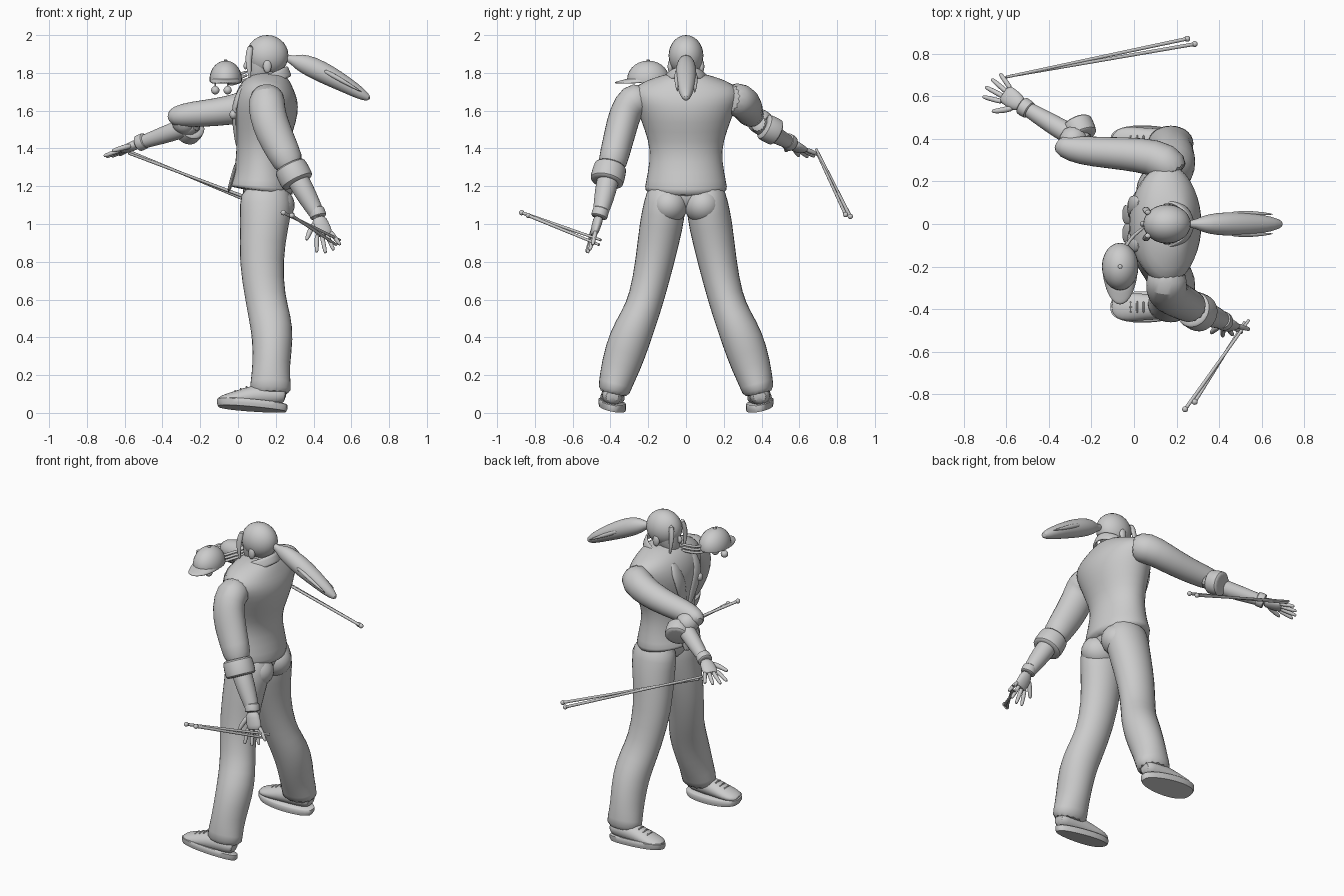
import bpy, bmesh, math
from mathutils import Vector, Matrix

if "Cube" in bpy.data.objects:
    bpy.data.objects.remove(bpy.data.objects["Cube"], do_unlink=True)

clay = bpy.data.materials.new("light grey")
clay.use_nodes = True
clay.diffuse_color = (0.6, 0.6, 0.6, 1)
clay.node_tree.nodes["Principled BSDF"].inputs["Base Color"].default_value = clay.diffuse_color


def finish(name, bm, sub=0, thick=0):
    bmesh.ops.recalc_face_normals(bm, faces=bm.faces[:])
    mesh = bpy.data.meshes.new(name)
    bm.to_mesh(mesh)
    bm.free()
    mesh.materials.append(clay)
    ob = bpy.data.objects.new(name, mesh)
    bpy.context.collection.objects.link(ob)
    bpy.ops.object.select_all(action="DESELECT")
    ob.select_set(True)
    bpy.context.view_layer.objects.active = ob
    bpy.ops.object.shade_smooth_by_angle(angle=math.radians(50))
    if thick:
        ob.modifiers.new("thickness", "SOLIDIFY").thickness = thick
    if sub:
        mod = ob.modifiers.new("smooth", "SUBSURF")
        mod.levels = mod.render_levels = sub
    return ob


def tube(name, rows, ref=(1, 0, 0), sides=14, sub=1, cap=True, thick=0):
    """Loft of ellipses along a path: rows of x, y, z, half size along ref, other half size."""
    bm = bmesh.new()
    pts = [Vector(r[:3]) for r in rows]
    rings = []
    for i, r in enumerate(rows):
        t = (pts[min(i + 1, len(pts) - 1)] - pts[max(i - 1, 0)]).normalized()
        u = Vector(ref)
        u = (u - t * u.dot(t)).normalized()
        v = t.cross(u)
        ring = []
        for k in range(sides):
            a = math.tau * k / sides
            ring.append(bm.verts.new(pts[i] + u * r[3] * math.cos(a) + v * r[-1] * math.sin(a)))
        rings.append(ring)
    for a, b in zip(rings, rings[1:]):
        for k in range(sides):
            j = (k + 1) % sides
            bm.faces.new((a[k], a[j], b[j], b[k]))
    if cap:
        bm.faces.new(rings[0])
        bm.faces.new(rings[-1])
    return finish(name, bm, sub, thick)


def ball(name, pos, size, cut=None):
    bm = bmesh.new()
    bmesh.ops.create_uvsphere(bm, u_segments=24, v_segments=14, radius=1)
    if cut is not None:
        bmesh.ops.bisect_plane(bm, geom=bm.verts[:] + bm.edges[:] + bm.faces[:],
                               plane_co=(0, 0, cut), plane_no=(0, 0, -1), clear_outer=True)
    bm.transform(Matrix.Translation(pos) @ Matrix.Diagonal((*size, 1)))
    return finish(name, bm)


def band(name, centre, axis, radius, length):
    """Rolled cuff around a limb."""
    c, d = Vector(centre), Vector(axis).normalized()
    prof = [(-.5, .8), (-.48, .98), (0, 1), (.48, 1.02), (.5, .8)]
    return tube(name, [(*(c + d * length * s), radius * f) for s, f in prof], ref=(.3, .9, .2))


# Legs and shoes, mirrored across y
leg = [(.14, .10, 1.22, .12, .10), (.15, .112, 1.1, .148, .115), (.14, .13, 1.0, .13, .12),
       (.12, .165, .8, .12, .105), (.145, .21, .6, .108, .095), (.17, .25, .5, .115, .102),
       (.185, .30, .39, .112, .115), (.175, .345, .25, .1, .108), (.172, .375, .15, .11, .09),
       (.172, .387, .09, .118, .088)]


def tilt(x, y):
    return .2 * (y - .39) + .08 * (.08 - x)


for s, side in ((1, "left"), (-1, "right")):
    tube(side + "_trouser_leg", [(x, s * y, z, a, b) for x, y, z, a, b in leg])
    ball(side + "_buttock", (.185, s * .09, 1.1), (.115, .1, .1))
    # sole with a flat underside
    bm = bmesh.new()
    loops = []
    for h, f in ((.02, .96), (.035, 1), (.055, 1), (.06, .94)):
        loop = []
        for k in range(32):
            a = math.tau * k / 32
            x = .075 + .187 * f * math.cos(a)
            y = .39 + f * (.072 - .012 * math.cos(a)) * math.copysign(abs(math.sin(a)) ** .75, math.sin(a))
            loop.append(bm.verts.new((x, s * y, h + tilt(x, y))))
        loops.append(loop)
    for p, q in zip(loops, loops[1:]):
        for k in range(32):
            bm.faces.new((p[k], p[k - 1], q[k - 1], q[k]))
    bm.faces.new(loops[0])
    bm.faces.new(loops[-1])
    finish(side + "_sole", bm)
    upper = [(.255, .085, .03, .04), (.22, .095, .055, .055), (.12, .095, .06, .06),
             (.04, .085, .05, .064), (-.03, .075, .036, .07), (-.08, .07, .026, .06), (-.107, .068, .012, .03)]
    tube(side + "_shoe", [(x, s * .39, z, a, b) for x, z, a, b in upper], ref=(0, 0, 1))
    for i in range(3):
        x = .045 - .03 * i
        tube(f"{side}_lace_{i + 1}", [(x, s * (.39 + d), .141 - .011 * i - abs(d) * .3, .006)
                                      for d in (-.03, 0, .03)], sides=6)

# Jacket body
body = [(.12, 1.165, .178, .225), (.125, 1.19, .172, .222), (.128, 1.27, .15, .205), (.125, 1.39, .132, .187),
        (.138, 1.5, .155, .222), (.145, 1.6, .178, .26), (.152, 1.68, .168, .295),
        (.165, 1.735, .14, .27), (.175, 1.775, .1, .16), (.175, 1.80, .07, .09)]
tube("jacket_body", [(x, 0, z, a, b) for x, z, a, b in body], sides=20)
tube("pelvis", [(.14, 0, 1.25, .12, .17), (.145, 0, 1.14, .13, .17), (.14, 0, 1.06, .09, .06)])
for s, side in ((1, "left"), (-1, "right")):
    tube(side + "_lapel", [(.04, s * .09, 1.74, .02, .03), (-.005, s * .1, 1.67, .018, .042),
                           (-.022, s * .08, 1.59, .016, .045), (-.01, s * .04, 1.48, .014, .03),
                           (.0, s * .015, 1.40, .01, .012)])
    tube(side + "_jacket_corner", [(-.005, s * .03, 1.33, .012, .03), (-.03, s * .045, 1.24, .012, .05),
                                   (-.052, s * .045, 1.165, .01, .045)])
ball("chest_badge", (-.025, -.1, 1.58), (.02, .025, .025))

# Standing collar, open at the front
bm = bmesh.new()
rows = []
for h, f in ((-.025, 1.12), (.0, 1.05), (.04, .96)):
    ring = []
    for k in range(25):
        a = math.radians(-145 + 290 * k / 24)
        x = .135 + .135 * f * math.cos(a)
        ring.append(bm.verts.new((x, .115 * f * math.sin(a), 1.745 + h + .42 * (x - .135))))
    rows.append(ring)
for p, q in zip(rows, rows[1:]):
    for k in range(24):
        bm.faces.new((p[k], p[k + 1], q[k + 1], q[k]))
finish("collar", bm, 1, .015)

# Head, hair and tied tail
tube("neck", [(.17, 0, 1.68, .075), (.155, 0, 1.76, .065), (.15, 0, 1.84, .06)])
tube("face", [(.095, 0, 1.745, .03, .03), (.1, 0, 1.765, .052, .048), (.12, 0, 1.81, .075, .068),
              (.125, 0, 1.86, .08, .077), (.13, 0, 1.92, .085, .08)])
ball("hair", (.155, 0, 1.892), (.112, .092, .108))
tube("nose", [(.055, 0, 1.87, .01), (.035, 0, 1.835, .016), (.05, 0, 1.82, .014)], sides=8)
for s, side in ((1, "left"), (-1, "right")):
    ball(side + "_ear", (.155, s * .083, 1.835), (.022, .014, .035))
    tube(side + "_hair_lock", [(.07, s * .05, 1.95, .02), (.052, s * .07, 1.88, .02, .012),
                               (.06, s * .075, 1.80, .012, .008), (.065, s * .07, 1.76, .003)], sides=8)
tail = [(.25, 1.885, .022, .02), (.285, 1.868, .02, .018), (.32, 1.86, .046, .04), (.39, 1.832, .058, .055),
        (.48, 1.787, .056, .058), (.57, 1.738, .045, .05), (.65, 1.69, .034, .036), (.70, 1.66, .015, .014)]
tube("hair_tail", [(x, 0, z, a, b) for x, z, a, b in tail], ref=(0, 0, 1))
for i, (y, h) in enumerate(((.045, .0), (-.045, .01), (.02, .03), (-.02, -.035))):
    tube(f"loose_tuft_{i + 1}", [(.44, y, 1.81 + h, .015), (.55, y * 1.15, 1.75 + h, .014),
                                 (.66, y, 1.69 + h * .6, .003)], sides=8)

# Left arm reaching forward, right arm hanging back
tube("left_sleeve", [(.2, .22, 1.665, .09), (.15, .3, 1.655, .095), (.03, .325, 1.615, .085),
                     (-.12, .335, 1.59, .075), (-.25, .345, 1.58, .07), (-.34, .365, 1.57, .055),
                     (-.36, .385, 1.56, .03)], ref=(0, 0, 1))
tube("left_sleeve_fold", [(-.3, .34, 1.57, .06), (-.29, .39, 1.545, .07), (-.26, .43, 1.515, .07)],
     ref=(0, 0, 1))
band("left_cuff", (-.255, .445, 1.5), (-.35, .8, -.4), .075, .085)
tube("left_forearm", [(-.2, .37, 1.54, .055), (-.31, .425, 1.5, .052), (-.41, .485, 1.465, .046),
                      (-.50, .54, 1.435, .036), (-.53, .56, 1.425, .034)], ref=(0, 0, 1))
tube("right_sleeve", [(.16, -.2, 1.67, .09), (.15, -.285, 1.655, .1), (.155, -.325, 1.58, .1, .088),
                      (.19, -.35, 1.48, .1, .085), (.24, -.375, 1.38, .09, .08), (.29, -.4, 1.28, .08)])
band("right_cuff", (.295, -.41, 1.265), (.3, -.15, -.6), .092, .105)
tube("right_forearm", [(.28, -.395, 1.3, .06), (.33, -.42, 1.21, .06), (.375, -.435, 1.13, .054),
                       (.42, -.455, 1.05, .04), (.43, -.46, 1.03, .038)])


def hand(side, wrist, along, across):
    w, d = Vector(wrist), Vector(along).normalized()
    c = Vector(across)
    c = (c - d * c.dot(d)).normalized()
    place = lambda a, b: w + d * a + c * b
    band(side + "_glove_cuff", place(-.02, 0), d, .045, .05)
    tube(side + "_palm", [(*place(0, 0), .036, .028), (*place(.04, 0), .045, .026),
                          (*place(.09, .004), .048, .022), (*place(.115, .004), .042, .014)], ref=c)
    for i, (b, size) in enumerate(((-.033, .085), (-.01, .1), (.014, .095), (.036, .075))):
        path = [(.09, b, .014), (.09 + size * .55, b * 1.45, .013), (.1 + size, b * 1.9, .011),
                (.107 + size, b * 1.95, .006)]
        tube(f"{side}_finger_{i + 1}", [(*place(a, o), r) for a, o, r in path], ref=c, sides=8)
    path = [(.03, -.025, .017), (.06, -.06, .016), (.1, -.09, .013), (.115, -.1, .007)]
    tube(side + "_thumb", [(*place(a, o), r) for a, o, r in path], ref=c, sides=8)


hand("left", (-.525, .555, 1.427), (-.17, .11, -.075), (.5, .85, 0))
hand("right", (.425, -.46, 1.04), (.06, -.06, -.2), (.9, .25, .35))

# Paired thin sticks with rounded tips
sticks = [((-.60, .69, 1.395), (.25, .87, 1.04)), ((-.58, .695, 1.375), (.285, .845, 1.05)),
          ((.54, -.45, .915), (.24, -.87, 1.06)), ((.52, -.46, .89), (.285, -.835, 1.045))]
for i, (a, b) in enumerate(sticks):
    tube(f"stick_{i + 1}", [(*a, .007), (*b, .009)], ref=(0, 0, 1), sides=10, sub=0)
    ball(f"stick_tip_{i + 1}", b, (.014, .014, .014))

# Floating cap with brim, bobbles and cords
ball("cap_dome", (-.065, -.2, 1.765), (.086, .112, .1), cut=-.1)
bm = bmesh.new()
grid = []
for i in range(4):
    row = []
    for k in range(13):
        a = math.pi * k / 12
        f = i / 3
        x = .084 * math.cos(a)
        y = -.2 - math.sin(a) * (.1 + .082 * f)
        row.append(bm.verts.new((-.065 + x, y, 1.772 - .02 * f * math.sin(a) - 3 * x * x * f)))
    grid.append(row)
for p, q in zip(grid, grid[1:]):
    for k in range(12):
        bm.faces.new((p[k], p[k + 1], q[k + 1], q[k]))
bmesh.ops.remove_doubles(bm, verts=bm.verts[:], dist=.0005)
finish("cap_brim", bm, 1, .01)
ball("cap_button", (-.065, -.2, 1.866), (.01, .01, .006))
for i, x in enumerate((-.12, -.055)):
    ball(f"bobble_{i + 1}", (x, -.22, 1.708), (.022, .022, .022))
    tube(f"bobble_cord_{i + 1}", [(x, -.22, 1.71, .005), (x, -.21, 1.77, .005)], sides=6)
for i in range(3):
    z = .02 * i
    tube(f"cord_{i + 1}", [(.055, -.01, 1.77 + z, .008), (0, -.05, 1.75 + z, .009),
                           (-.04, -.1, 1.735 + z, .009), (-.06, -.17, 1.75 + z, .007)], sides=8)
